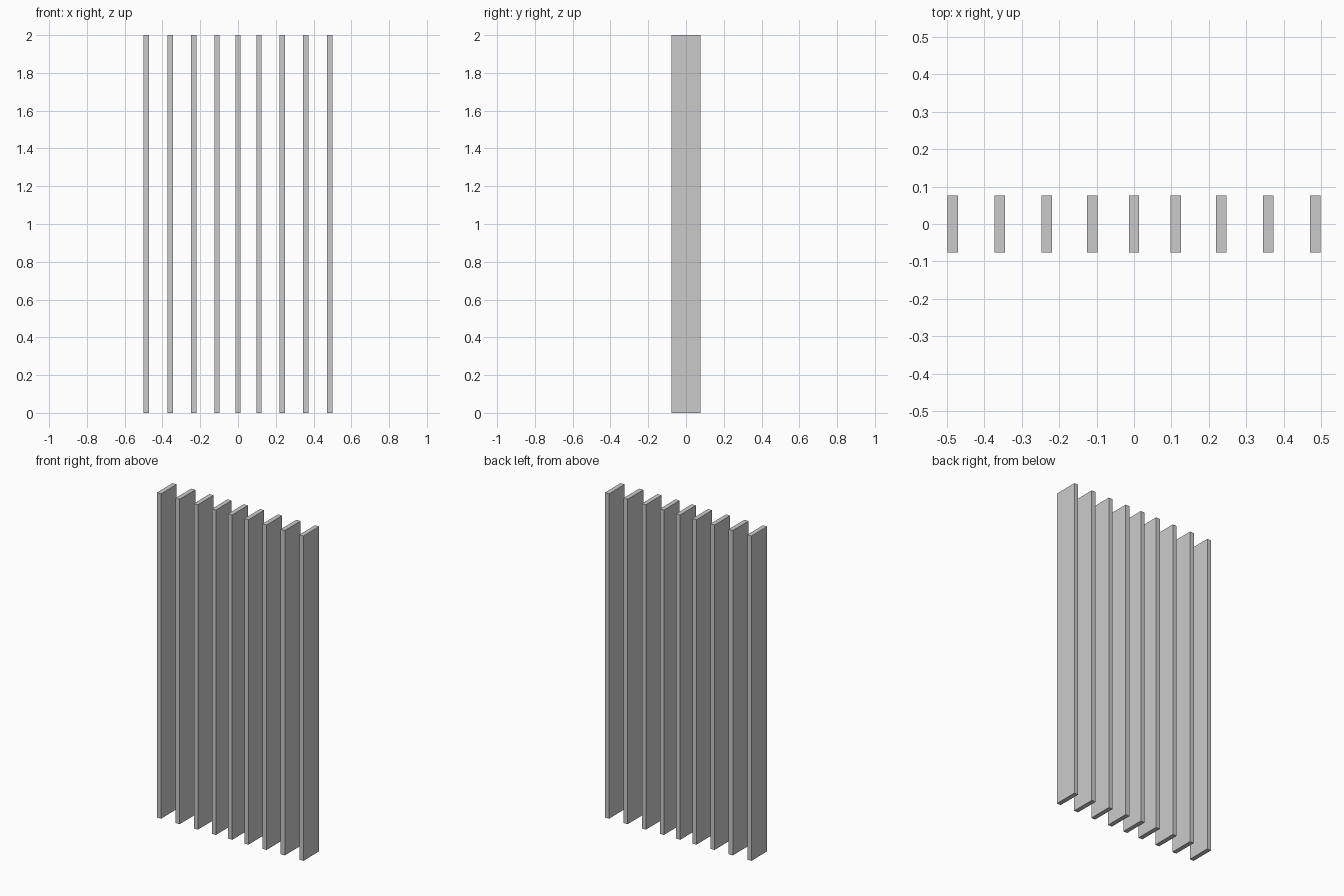
import bpy

if "Cube" in bpy.data.objects:
    bpy.data.objects.remove(bpy.data.objects["Cube"])

WIDTH, DEPTH, HEIGHT = 0.028, 0.153, 2.0


def add_slat(name, x):
    bpy.ops.mesh.primitive_cube_add(size=1, location=(x, 0, HEIGHT / 2))
    slat = bpy.context.object
    slat.name = name
    slat.scale = (WIDTH, DEPTH, HEIGHT)
    bpy.ops.object.transform_apply(location=False, rotation=False, scale=True)


# Centre slat
add_slat("centre_slat", 0)

# Mirrored pairs of upright slats, slightly wider gaps toward the ends
for i, x in enumerate((0.111, 0.2335, 0.3585, 0.485), 1):
    add_slat(f"left_slat_{i}", -x)
    add_slat(f"right_slat_{i}", x)
